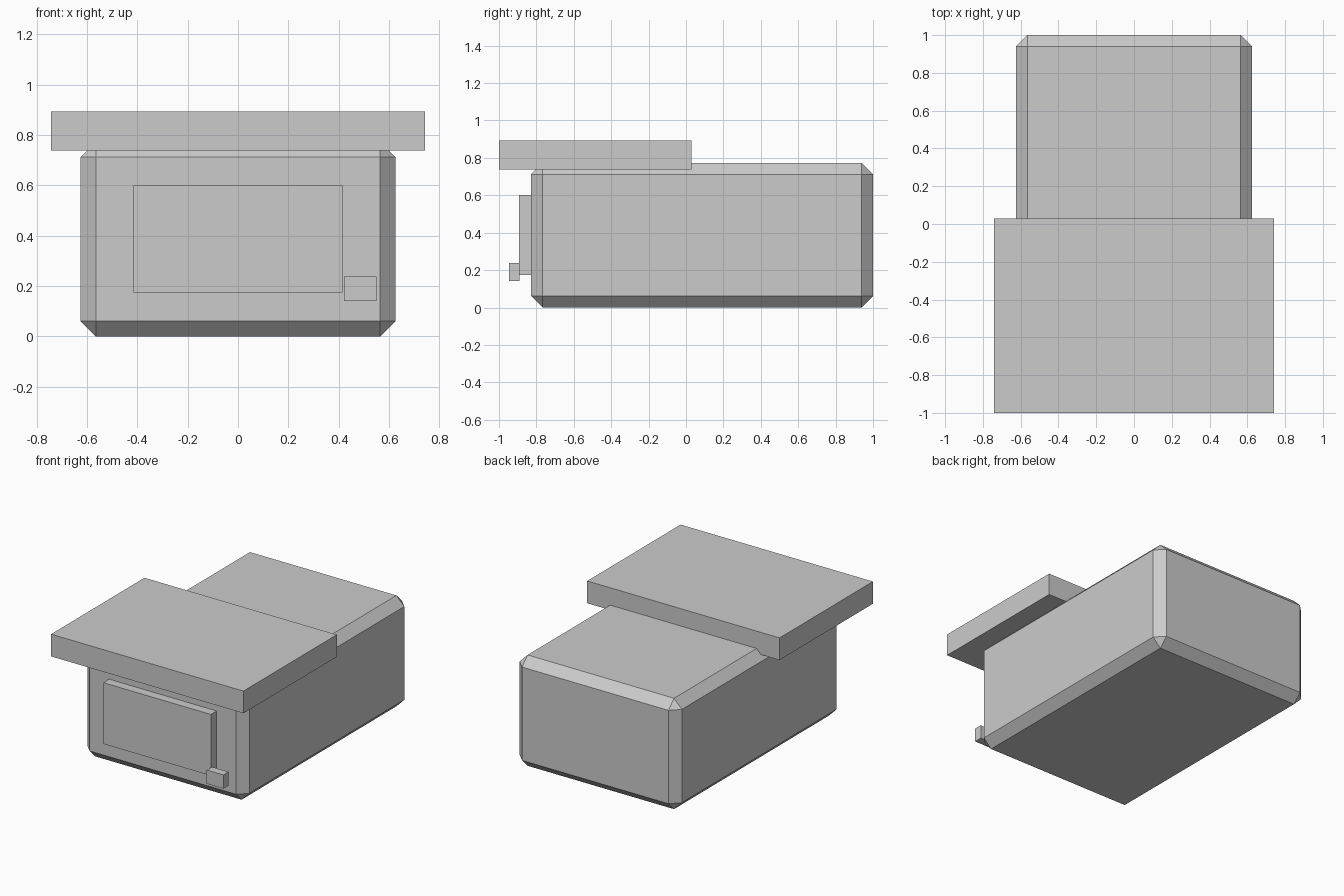
import bpy, bmesh

if "Cube" in bpy.data.objects:
    bpy.data.objects.remove(bpy.data.objects["Cube"])

grey = bpy.data.materials.new("plain_grey")
grey.diffuse_color = (0.6, 0.6, 0.6, 1)
grey.use_nodes = True
grey.node_tree.nodes["Principled BSDF"].inputs["Base Color"].default_value = grey.diffuse_color


def box(name, x, y, z, chamfer=0):
    """Box from (min, max) ranges, with optional flat chamfer on all edges."""
    bm = bmesh.new()
    bmesh.ops.create_cube(bm, size=1)
    for v in bm.verts:
        v.co = [(a + b) / 2 + c * (b - a) for c, (a, b) in zip(v.co, (x, y, z))]
    if chamfer:
        bmesh.ops.bevel(bm, geom=bm.edges[:], offset=chamfer, segments=1,
                        affect='EDGES')
    mesh = bpy.data.meshes.new(name)
    bm.to_mesh(mesh)
    bm.free()
    mesh.materials.append(grey)
    obj = bpy.data.objects.new(name, mesh)
    bpy.context.collection.objects.link(obj)
    return obj


# Chamfered main housing
box("body", (-0.626, 0.626), (-0.828, 1.0), (0, 0.773), 0.061)
# Overhanging slab on the front half of the top
box("top_slab", (-0.742, 0.742), (-1.0, 0.029), (0.739, 0.894))
# Raised front panel and the small button beside it
box("front_panel", (-0.415, 0.415), (-0.892, -0.82), (0.175, 0.602))
box("button", (0.421, 0.55), (-0.946, -0.889), (0.141, 0.237))
